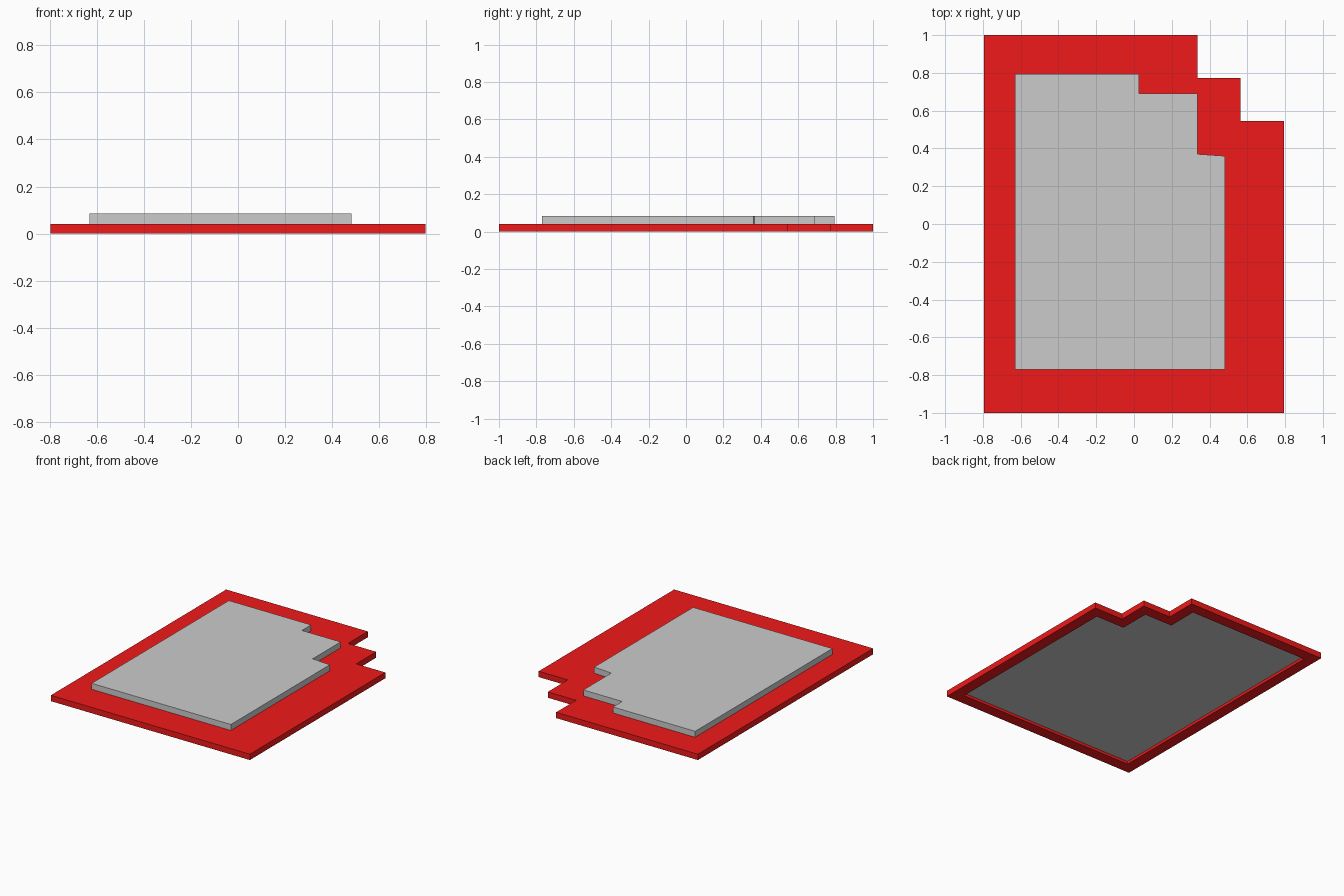
import bpy, bmesh

if "Cube" in bpy.data.objects:
    bpy.data.objects.remove(bpy.data.objects["Cube"])


def finish(name, bm, colour=None):
    bmesh.ops.recalc_face_normals(bm, faces=bm.faces)
    mesh = bpy.data.meshes.new(name)
    bm.to_mesh(mesh)
    bm.free()
    obj = bpy.data.objects.new(name, mesh)
    bpy.context.collection.objects.link(obj)
    if colour:
        mat = bpy.data.materials.new(name + "_colour")
        mat.diffuse_color = colour
        mat.use_nodes = True
        mat.node_tree.nodes["Principled BSDF"].inputs["Base Color"].default_value = mat.diffuse_color
        mesh.materials.append(mat)
    return obj


def prism(outline, z0, z1):
    """Extrude a counter-clockwise outline; returns the bmesh and its bottom face."""
    bm = bmesh.new()
    low = [bm.verts.new((x, y, z0)) for x, y in outline]
    high = [bm.verts.new((x, y, z1)) for x, y in outline]
    bottom = bm.faces.new(low[::-1])
    bm.faces.new(high)
    n = len(outline)
    for i in range(n):
        j = (i + 1) % n
        bm.faces.new((low[i], low[j], high[j], high[i]))
    bm.normal_update()
    return bm, bottom


BASE_TOP, TOP, RECESS, RIM = 0.042, 0.085, 0.02, 0.082

# Red base with stepped corner and a recess underneath
base_outline = [(-0.795, -1), (0.795, -1), (0.795, 0.545), (0.563, 0.545),
                (0.563, 0.773), (0.337, 0.773), (0.337, 1), (-0.795, 1)]
bm, bottom = prism(base_outline, 0, BASE_TOP)
bmesh.ops.inset_region(bm, faces=[bottom], thickness=RIM, use_even_offset=True)
inner = [(v.co.x, v.co.y) for v in bottom.verts][::-1]
bmesh.ops.extrude_discrete_faces(bm, faces=[bottom])
ceiling = min((f for f in bm.faces if f.normal.z < -0.9 and
               len(f.verts) == len(base_outline)), key=lambda f: f.calc_center_median().z)
for v in ceiling.verts:
    v.co.z = RECESS
bmesh.ops.delete(bm, geom=[ceiling], context='FACES_ONLY')
finish("base", bm, (0.87, 0.01, 0.01, 1))

# Grey panel closing the recess
finish("underside_panel", prism(inner, RECESS, RECESS + 0.01)[0])

# Grey raised slab on top
slab_outline = [(-0.63, -0.77), (0.482, -0.77), (0.482, 0.36), (0.337, 0.37),
                (0.337, 0.69), (0.027, 0.69), (0.027, 0.795), (-0.63, 0.795)]
finish("top_slab", prism(slab_outline, BASE_TOP, TOP)[0])
